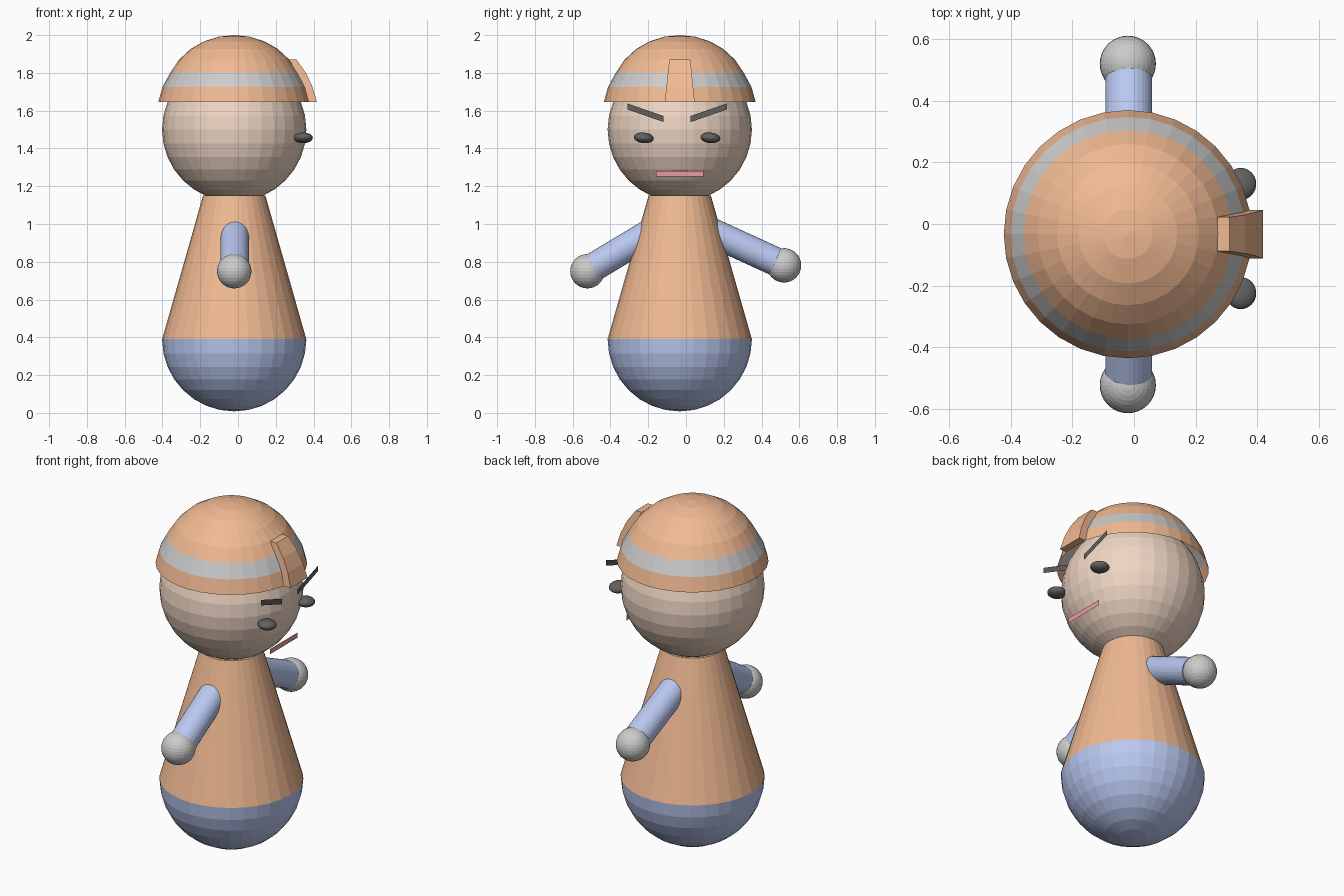
import bpy, bmesh
from math import sin, cos, pi, radians
from mathutils import Vector, Matrix

if "Cube" in bpy.data.objects:
    bpy.data.objects.remove(bpy.data.objects["Cube"])

CX, CY = -0.02, -0.033      # body axis


def mat(name, rgb):
    m = bpy.data.materials.new(name)
    m.diffuse_color = (*rgb, 1)
    m.use_nodes = True
    m.node_tree.nodes["Principled BSDF"].inputs["Base Color"].default_value = m.diffuse_color
    return m


ORANGE = mat("orange", (0.88, 0.49, 0.29))
BLUE = mat("blue", (0.49, 0.58, 0.88))
SKIN = mat("skin", (0.86, 0.67, 0.55))
BLACK = mat("black", (0.12, 0.12, 0.12))
RED = mat("red", (0.82, 0.33, 0.34))


def finish(name, bm, material=None, solid=True):
    if solid:
        bmesh.ops.recalc_face_normals(bm, faces=bm.faces)
    me = bpy.data.meshes.new(name)
    bm.to_mesh(me)
    bm.free()
    ob = bpy.data.objects.new(name, me)
    bpy.context.collection.objects.link(ob)
    if material:
        me.materials.append(material)
    return ob


def lathe(name, profile, material=None, n=32):
    """Revolve (radius, z) points, listed bottom to top, about the body axis."""
    bm = bmesh.new()
    rings = []
    for r, z in profile:
        count = n if r > 0 else 1
        rings.append([bm.verts.new((CX + r * cos(2 * pi * i / n), CY + r * sin(2 * pi * i / n), z))
                      for i in range(count)])
    for a, b in zip(rings, rings[1:]):
        for i in range(n):
            j = (i + 1) % n
            if len(a) == 1:
                bm.faces.new((a[0], b[j], b[i]))
            elif len(b) == 1:
                bm.faces.new((a[i], a[j], b[0]))
            else:
                bm.faces.new((a[i], a[j], b[j], b[i]))
    return finish(name, bm, material, solid=False)


def ball(name, centre, size, material=None, tilt=0):
    bm = bmesh.new()
    m = Matrix.Translation(centre) @ Matrix.Rotation(tilt, 4, 'X') @ Matrix.Diagonal((*size, 1))
    bmesh.ops.create_uvsphere(bm, u_segments=32, v_segments=16, radius=1, matrix=m)
    return finish(name, bm, material)


def rod(name, a, b, r, material):
    a, b = Vector(a), Vector(b)
    bm = bmesh.new()
    m = Matrix.Translation((a + b) / 2) @ (b - a).to_track_quat('Z', 'Y').to_matrix().to_4x4()
    bmesh.ops.create_cone(bm, cap_ends=True, segments=32, radius1=r, radius2=r,
                          depth=(b - a).length, matrix=m)
    return finish(name, bm, material)


def strip(name, x, start, end, height, material):
    """Flat face strip facing +x between two (y, z) points."""
    bm = bmesh.new()
    h = height / 2
    (y0, z0), (y1, z1) = start, end
    bm.faces.new([bm.verts.new((x, y, z)) for y, z in
                  ((y0, z0 - h), (y1, z1 - h), (y1, z1 + h), (y0, z0 + h))])
    return finish(name, bm, material, solid=False)


# Body: rounded base and tapering torso
R = 0.382
lathe("base", [(0 if i == 0 else R * sin(i * pi / 16), 0.39 - R * cos(i * pi / 16)) for i in range(9)], BLUE)
lathe("torso", [(R, 0.39), (0.165, 1.15), (0, 1.15)], ORANGE)

# Head
ball("head", (CX, CY, 1.5), (R, R, R), SKIN)

# Hat: brim, grey band, crown
lathe("hat_brim", [(0.402, 1.645), (0.38, 1.725)], ORANGE)
lathe("hat_band", [(0.38, 1.725), (0.338, 1.802)])
lathe("hat_crown", [(0.338, 1.802), (0.292, 1.87), (0.23, 1.927), (0.16, 1.967), (0.08, 1.992), (0, 2.0)], ORANGE)

# Hat clip: rows of (z, inner x, outer x, half width), swept down the hat front
bm = bmesh.new()
rows = []
for z, xi, xo, w in ((1.87, 0.27, 0.31, 0.055), (1.80, 0.31, 0.36, 0.063),
                     (1.725, 0.35, 0.395, 0.071), (1.645, 0.375, 0.418, 0.079)):
    rows.append([bm.verts.new((x, CY + s * w, z)) for x, s in ((xi, -1), (xo, -1), (xo, 1), (xi, 1))])
for a, b in zip(rows, rows[1:]):
    for i in range(4):
        j = (i + 1) % 4
        bm.faces.new((a[i], a[j], b[j], b[i]))
bm.faces.new(rows[0])
bm.faces.new(rows[-1])
finish("hat_clip", bm, ORANGE)

# Face on the +x side
for side, s in (("right", -1), ("left", 1)):
    yc = -0.047
    ball(side + "_eye", (0.346, yc + s * 0.177, 1.456), (0.05, 0.052, 0.028), BLACK, s * radians(6) if s < 0 else radians(-6))
    strip(side + "_brow", 0.367, (yc + s * 0.072, 1.556), (yc + s * 0.263, 1.622), 0.032, BLACK)
strip("mouth", 0.32, (-0.16, 1.266), (0.092, 1.266), 0.03, RED)

# Arms and hands
for side, start, end, hand in (
        ("right", (-0.10, 1.005), (-0.49, 0.771), (-0.522, 0.75)),
        ("left", (0.06, 0.991), (0.473, 0.802), (0.519, 0.781))):
    rod(side + "_arm", (CX + 0.003, *start), (CX + 0.003, *end), 0.076, BLUE)
    ball(side + "_hand", (CX, *hand), (0.091, 0.091, 0.091))
